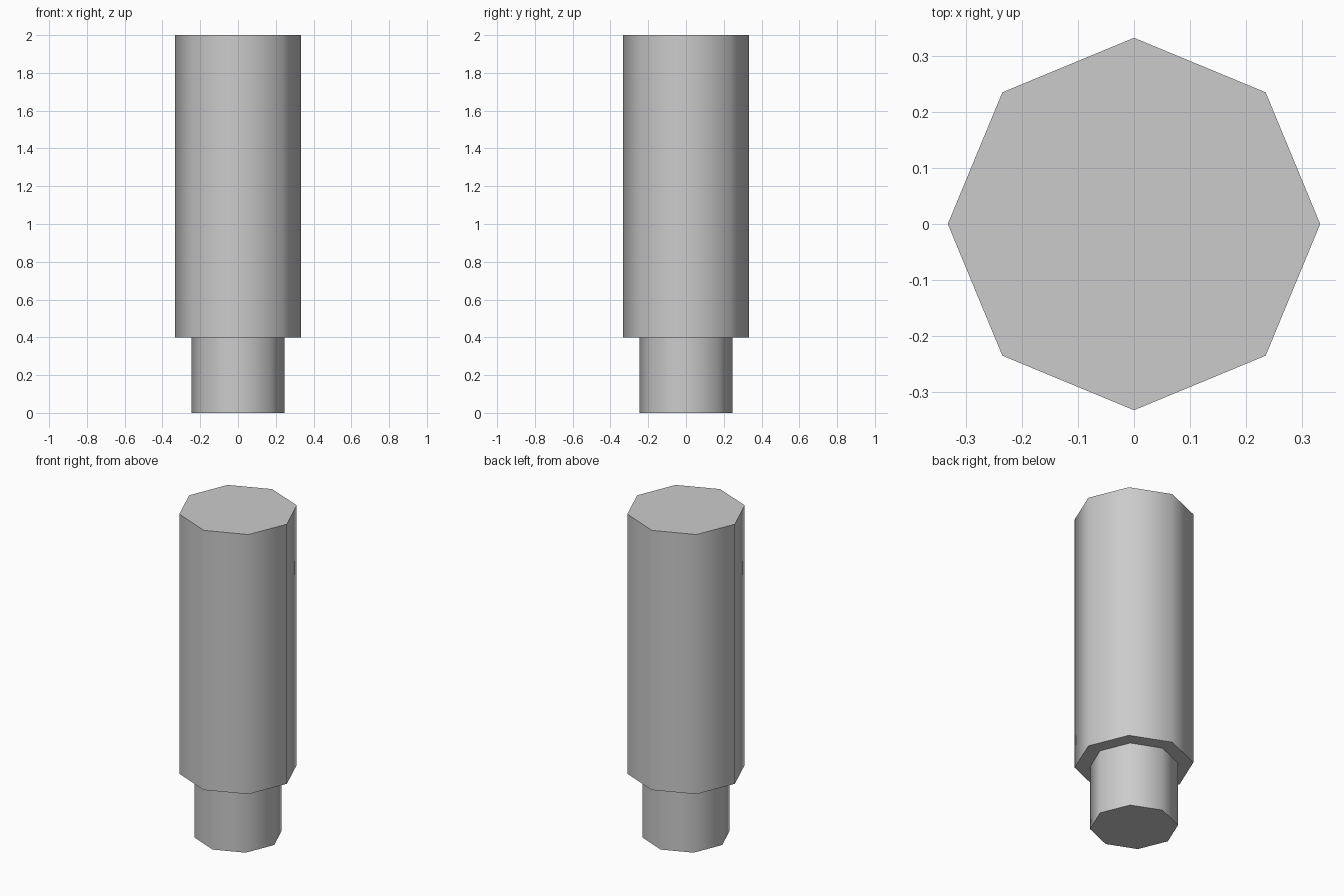
import bpy, bmesh
from math import cos, sin, tau, radians

if "Cube" in bpy.data.objects:
    bpy.data.objects.remove(bpy.data.objects["Cube"])

SIDES = 8
# Stepped profile (radius, height): narrow stub below a wider body
PROFILE = [(0.247, 0.0), (0.247, 0.4), (0.333, 0.4), (0.333, 2.0)]

bm = bmesh.new()
rings = [[bm.verts.new((r * cos(tau * i / SIDES), r * sin(tau * i / SIDES), z))
          for i in range(SIDES)] for r, z in PROFILE]

# Side walls and the step
for low, high in zip(rings, rings[1:]):
    for i in range(SIDES):
        j = (i + 1) % SIDES
        bm.faces.new((low[i], low[j], high[j], high[i]))

# End caps
bm.faces.new(rings[0][::-1])
bm.faces.new(rings[-1])

mesh = bpy.data.meshes.new("stepped_peg")
bm.to_mesh(mesh)
bm.free()
peg = bpy.data.objects.new("stepped_peg", mesh)
bpy.context.collection.objects.link(peg)

# Smooth round the sides, sharp at caps and step
bpy.context.view_layer.objects.active = peg
peg.select_set(True)
bpy.ops.object.shade_smooth_by_angle(angle=radians(60))
